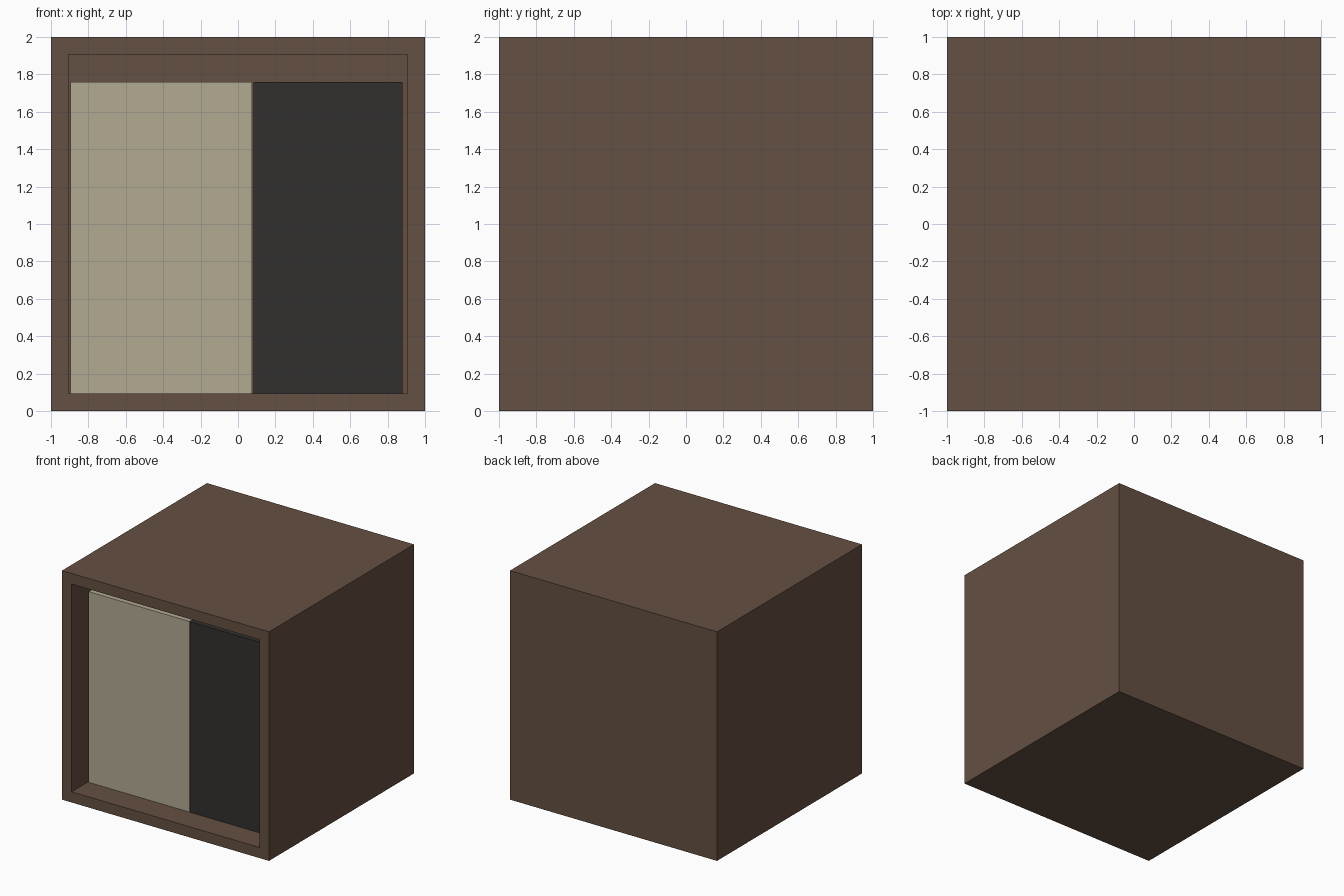
import bpy, bmesh
from mathutils import Vector

if "Cube" in bpy.data.objects:
    bpy.data.objects.remove(bpy.data.objects["Cube"])


def material(name, rgb):
    m = bpy.data.materials.new(name)
    m.diffuse_color = (*rgb, 1)
    m.use_nodes = True
    m.node_tree.nodes["Principled BSDF"].inputs["Base Color"].default_value = m.diffuse_color
    return m


def box(name, lo, hi, mat):
    lo, hi = Vector(lo), Vector(hi)
    bm = bmesh.new()
    bmesh.ops.create_cube(bm, size=1)
    for v in bm.verts:
        v.co = Vector(((lo[i] + hi[i]) / 2 + v.co[i] * (hi[i] - lo[i]) for i in range(3)))
    mesh = bpy.data.meshes.new(name)
    bm.to_mesh(mesh)
    bm.free()
    mesh.materials.append(mat)
    obj = bpy.data.objects.new(name, mesh)
    bpy.context.collection.objects.link(obj)
    return obj


wood = material("wood", (0.13, 0.08, 0.054))
cream = material("cream", (0.445, 0.402, 0.287))
charcoal = material("charcoal", (0.032, 0.03, 0.028))

WALL = 0.093

# Open-fronted cubby: inset the front face and push it to the back wall
cubby = box("cubby_shell", (-1, -1, 0), (1, 1, 2), wood)
bm = bmesh.new()
bm.from_mesh(cubby.data)
bm.normal_update()
front = min(bm.faces, key=lambda f: f.calc_center_median().y)
bmesh.ops.inset_region(bm, faces=[front], thickness=WALL, use_even_offset=True)
bmesh.ops.translate(bm, verts=[], vec=(0, 0, 0))
recess = bmesh.ops.extrude_discrete_faces(bm, faces=[front])["faces"][0]
bmesh.ops.translate(bm, verts=recess.verts, vec=(0, 2 - WALL, 0))
bmesh.ops.recalc_face_normals(bm, faces=bm.faces)
bm.to_mesh(cubby.data)
bm.free()

# Two blocks of contents standing on the cubby floor
for name, x0, x1, mat in (("light_block", -0.896, 0.076, cream),
                          ("dark_block", 0.084, 0.88, charcoal)):
    box(name, (x0, -0.78, WALL + 0.002), (x1, 0.9, 1.76), mat)
